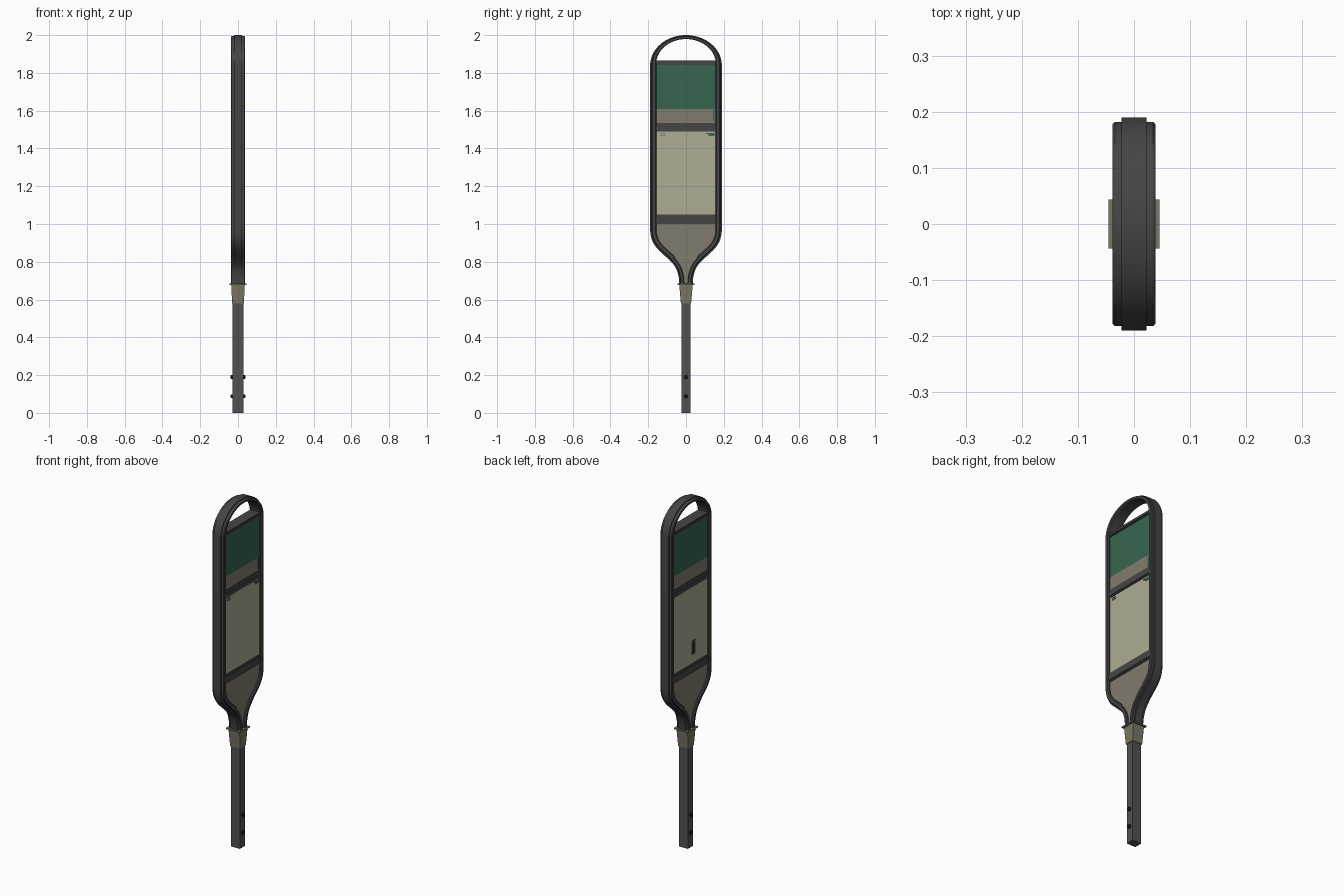
import bpy, bmesh, math
from mathutils import Vector

cube = bpy.data.objects.get("Cube")
if cube:
    bpy.data.objects.remove(cube)


def material(name, *srgb):
    m = bpy.data.materials.new(name)
    m.use_nodes = True
    col = [c / 12.92 if c < 0.04 else ((c + 0.055) / 1.055) ** 2.4 for c in srgb] + [1]
    m.diffuse_color = col
    m.node_tree.nodes["Principled BSDF"].inputs["Base Color"].default_value = col
    return m


CHARCOAL = material("charcoal frame", 0.27, 0.27, 0.275)
STEEL = material("grey post", 0.32, 0.32, 0.32)
TAUPE = material("taupe panel", 0.51, 0.485, 0.43)
CREAM = material("cream panel", 0.68, 0.675, 0.58)
GREEN = material("green panel", 0.215, 0.40, 0.31)
OLIVE = material("collar", 0.48, 0.465, 0.40)
BLACK = material("black bolts", 0.14, 0.14, 0.14)


def finish(name, bm, mat):
    bmesh.ops.recalc_face_normals(bm, faces=bm.faces)
    me = bpy.data.meshes.new(name)
    bm.to_mesh(me)
    bm.free()
    me.materials.append(mat)
    me.shade_smooth()
    me.set_sharp_from_angle(angle=math.radians(30))
    ob = bpy.data.objects.new(name, me)
    bpy.context.collection.objects.link(ob)
    return ob


def loft(name, rings, mat):
    """Skin a list of rings and cap both ends."""
    bm = bmesh.new()
    vs = [[bm.verts.new(p) for p in r] for r in rings]
    n = len(rings[0])
    for a, b in zip(vs, vs[1:]):
        for i in range(n):
            j = (i + 1) % n
            bm.faces.new((a[i], a[j], b[j], b[i]))
    bm.faces.new(vs[0])
    bm.faces.new(vs[-1])
    return finish(name, bm, mat)


def rect(hx, hy, z):
    return [(-hx, -hy, z), (hx, -hy, z), (hx, hy, z), (-hx, hy, z)]


def slab(name, hx, hy, z0, z1, mat):
    return loft(name, [rect(hx, hy, z0), rect(hx, hy, z1)], mat)


def plate(name, x, y0, y1, z0, z1, mat):
    """Thin painted plate lying on a panel face."""
    rings = [[(px, y0, z0), (px, y1, z0), (px, y1, z1), (px, y0, z1)]
             for px in (x - 0.002, x + 0.002)]
    return loft(name, rings, mat)


# Half outline of the frame: flared throat, straight side, elliptical arch
throat = [Vector(p) for p in ((0.035, 0.675), (0.039, 0.73), (0.058, 0.78), (0.105, 0.825),
                              (0.15, 0.865), (0.178, 0.905), (0.19, 0.95), (0.19, 1.0))]
for _ in range(2):
    smooth = [throat[0]]
    for a, b in zip(throat, throat[1:]):
        smooth += [a.lerp(b, 0.25), a.lerp(b, 0.75)]
    throat = smooth + [throat[-1]]
SPRING, WIDE, RISE = 1.84, 0.19, 0.16
arch = [Vector((WIDE * math.cos(t), SPRING + RISE * math.sin(t)))
        for t in (math.pi * i / 40 for i in range(21))]
half = throat + arch
outline = half + [Vector((-p.x, p.y)) for p in reversed(half[:-1])]

# Stepped frame section: (fraction of depth inward, half thickness)
side = [(0.0, 0.022), (0.25, 0.022), (0.25, 0.034), (0.36, 0.038), (0.85, 0.038), (1.0, 0.033)]
section = side + [(d, -x) for d, x in reversed(side)]
rings = []
for i, p in enumerate(outline):
    tan = (outline[min(i + 1, len(outline) - 1)] - outline[max(i - 1, 0)]).normalized()
    inward = Vector((-tan.y, tan.x))
    depth = 0.033
    if p.y > SPRING:
        depth -= 0.012 * (p.y - SPRING) / RISE
    elif p.y < 0.8:
        depth = 0.027
    rings.append([(x, *(p + inward * d * depth)) for d, x in section])
loft("frame", rings, CHARCOAL)

# Lower infill follows the flared throat
bm = bmesh.new()
poly = [(p.x - 0.018, p.y) for p in throat]
poly += [(-y, z) for y, z in reversed(poly)]
face = bm.faces.new([bm.verts.new((-0.026, y, z)) for y, z in poly])
ext = bmesh.ops.extrude_face_region(bm, geom=[face])["geom"]
bmesh.ops.translate(bm, vec=(0.052, 0, 0), verts=[v for v in ext if isinstance(v, bmesh.types.BMVert)])
finish("lower_panel", bm, TAUPE)

# Panels between the bars
slab("main_panel", 0.027, 0.164, 1.04, 1.50, CREAM)
slab("strip_panel", 0.027, 0.164, 1.52, 1.61, TAUPE)
slab("header_panel", 0.027, 0.164, 1.61, 1.855, GREEN)

# Cross bars with a raised lip
for name, z0, z1, lip0, lip1 in (("lower_bar", 1.0, 1.05, 1.008, 1.04),
                                 ("middle_bar", 1.49, 1.535, 1.497, 1.515),
                                 ("upper_bar", 1.843, 1.866, 1.849, 1.86)):
    slab(name, 0.031, 0.164, z0, z1, CHARCOAL)
    slab(name + "_lip", 0.035, 0.162, lip0, lip1, CHARCOAL)

# Small printed marks and a rear latch
for k, z in enumerate((1.468, 1.478)):
    plate(f"left_mark_{k}", 0.0275, -0.137, -0.108, z, z + 0.004, GREEN)
plate("right_mark", 0.0275, 0.12, 0.152, 1.466, 1.482, GREEN)
plate("right_mark_tail", 0.0275, 0.105, 0.12, 1.476, 1.482, GREEN)
plate("edge_mark", 0.0275, 0.143, 0.152, 1.545, 1.612, GREEN)
plate("rear_latch", -0.028, -0.045, -0.015, 1.10, 1.18, STEEL)
plate("rear_latch_slot", -0.0295, -0.034, -0.026, 1.11, 1.17, BLACK)

# Tapered collar with a thin flange, and the post
loft("collar", [rect(0.031, 0.027, 0.578), rect(0.036, 0.036, 0.68)], OLIVE)
slab("collar_flange", 0.045, 0.044, 0.677, 0.684, OLIVE)
slab("post", 0.028, 0.023, 0, 0.59, STEEL)

# Bolts through the post
for k, z in enumerate((0.088, 0.19)):
    rings = [[(x, r * math.cos(a), z + r * math.sin(a)) for a in (math.tau * i / 12 for i in range(12))]
             for x, r in ((-0.04, 0.006), (-0.036, 0.01), (-0.028, 0.01),
                          (0.028, 0.01), (0.036, 0.01), (0.04, 0.006))]
    loft(f"bolt_{k}", rings, BLACK)
